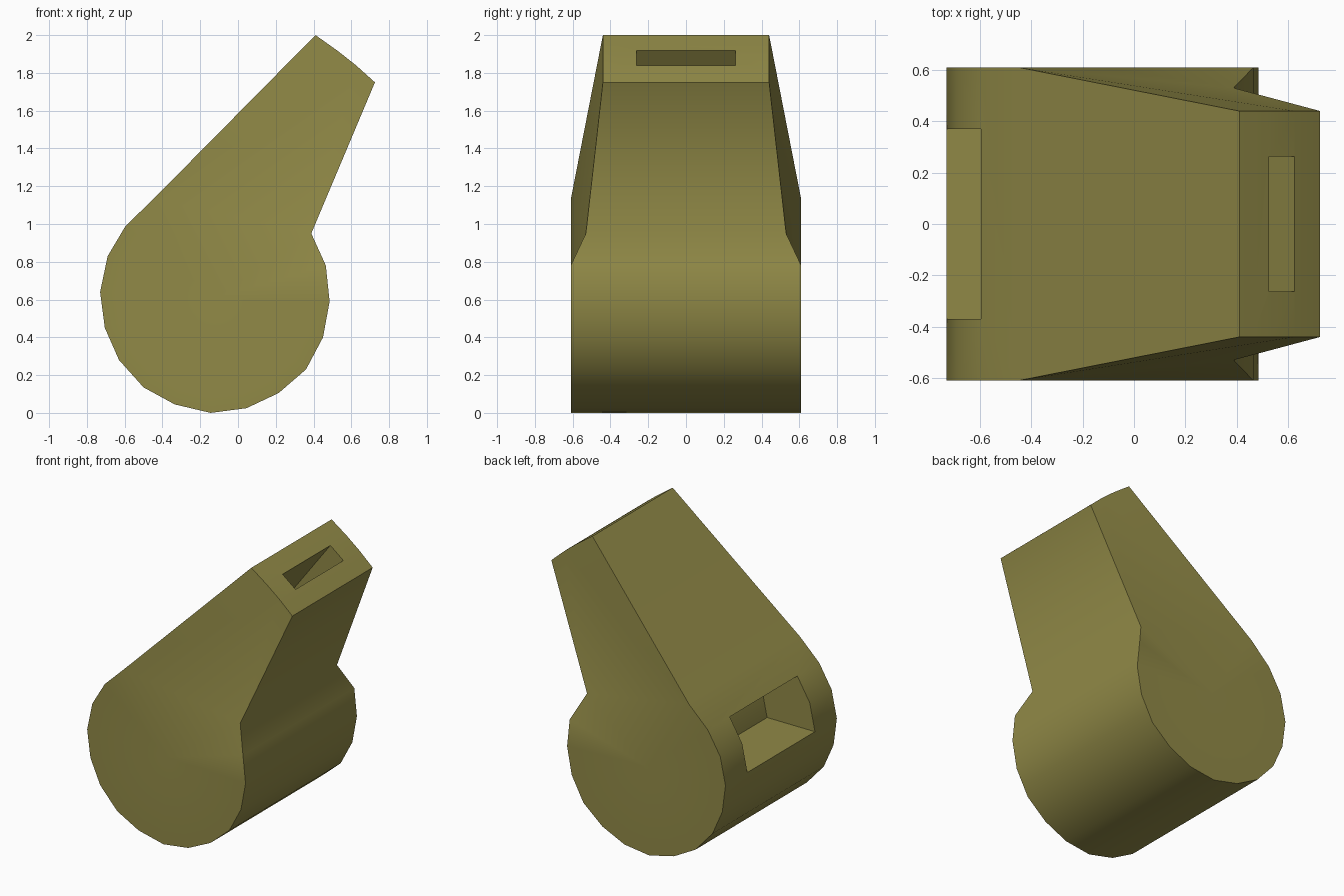
import bpy, bmesh, math
from mathutils import Vector

if "Cube" in bpy.data.objects:
    bpy.data.objects.remove(bpy.data.objects["Cube"])

olive = bpy.data.materials.new("olive")
olive.diffuse_color = (0.28, 0.25, 0.062, 1)
olive.use_nodes = True
olive.node_tree.nodes["Principled BSDF"].inputs["Base Color"].default_value = olive.diffuse_color


def finish(name, bm):
    bmesh.ops.recalc_face_normals(bm, faces=bm.faces)
    me = bpy.data.meshes.new(name)
    bm.to_mesh(me)
    bm.free()
    ob = bpy.data.objects.new(name, me)
    bpy.context.collection.objects.link(ob)
    me.materials.append(olive)
    return ob


def prism(name, pts, half):
    bm = bmesh.new()
    a, b = ([bm.verts.new((x, s * half, z)) for x, z in pts] for s in (-1, 1))
    bm.faces.new(a)
    bm.faces.new(b)
    for i in range(len(pts)):
        j = (i + 1) % len(pts)
        bm.faces.new((a[i], a[j], b[j], b[i]))
    return finish(name, bm)


# Whistle outline: round chamber first, then tapered mouthpiece (x, z, half width)
W, T = 0.61, 0.44
chamber = [(-0.45, 1.13), (-0.595, 0.99), (-0.69, 0.83), (-0.73, 0.64), (-0.705, 0.45),
           (-0.63, 0.28), (-0.50, 0.135), (-0.335, 0.045), (-0.145, 0.0), (0.045, 0.025),
           (0.215, 0.105), (0.36, 0.23), (0.45, 0.40), (0.485, 0.59), (0.465, 0.78)]
neck = [(0.388, 0.95, 0.53), (0.725, 1.75, T), (0.625, 1.84, T), (0.53, 1.915, T),
        (0.46, 1.965, T), (0.41, 2.0, T)]
outline = [(x, z, W) for x, z in chamber] + neck
n, k = len(outline), len(chamber)

# Body: rim strip plus side faces that fold at the chamber centre
bm = bmesh.new()
sides = []
for s in (-1, 1):
    v = [bm.verts.new((x, s * w, z)) for x, z, w in outline]
    c = bm.verts.new((-0.12, s * W, 0.61))
    for i in range(k - 1):
        bm.faces.new((c, v[i], v[i + 1]))
    bm.faces.new((c, v[k - 1], v[k]))
    bm.faces.new([c] + v[k:] + [v[0]])
    sides.append(v)
a, b = sides
for i in range(n):
    j = (i + 1) % n
    bm.faces.new((a[i], a[j], b[j], b[i]))
body = finish("whistle_body", bm)

# Sound window pocket in the back of the chamber
window = prism("window_cutter", [(-0.9, 0.99), (-0.23, 0.99), (-0.323, 0.83),
                                 (-0.363, 0.64), (-0.9, 0.64)], 0.37)

# Blow slot running down inside the mouthpiece
d = Vector((-0.6, -0.8))
p, q = Vector((0.525, 1.918)), Vector((0.625, 1.84))
slot = prism("slot_cutter", [p - d * 0.1, q - d * 0.1, q + d * 0.8, p + d * 0.8], 0.262)

bpy.context.view_layer.objects.active = body
body.select_set(True)
for cutter in (window, slot):
    m = body.modifiers.new(cutter.name, 'BOOLEAN')
    m.operation, m.solver, m.object = 'DIFFERENCE', 'EXACT', cutter
    bpy.ops.object.modifier_apply(modifier=m.name)
    bpy.data.objects.remove(cutter)

bpy.ops.object.shade_smooth_by_angle(angle=math.radians(50))
